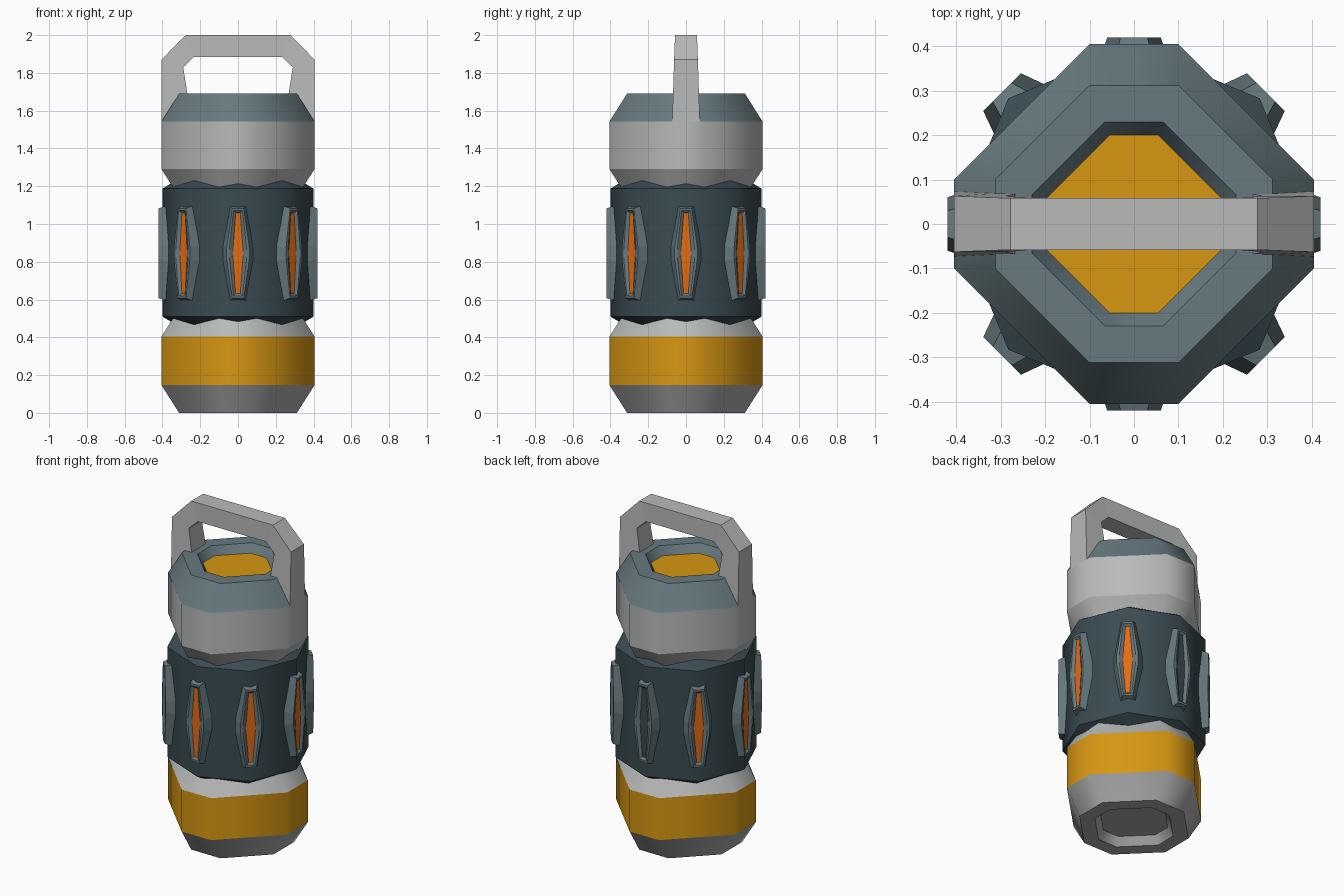
import bpy, bmesh, math
from mathutils import Matrix

if "Cube" in bpy.data.objects:
    bpy.data.objects.remove(bpy.data.objects["Cube"])


def mat(name, col):
    m = bpy.data.materials.new(name)
    m.diffuse_color = (*col, 1)
    m.use_nodes = True
    m.node_tree.nodes["Principled BSDF"].inputs["Base Color"].default_value = m.diffuse_color
    return m


LIGHT = mat("light grey", (0.48, 0.49, 0.485))
MID = mat("base grey", (0.40, 0.40, 0.40))
YELLOW = mat("amber yellow", (0.68, 0.31, 0.006))
SLATE = mat("slate", (0.135, 0.195, 0.215))
DARK = mat("dark slate", (0.042, 0.072, 0.085))
ORANGE = mat("orange light", (0.78, 0.15, 0.006))
UNLIT = mat("unlit lamp", (0.045, 0.065, 0.072))


def loft(name, rings, mats, cap_start=None, cap_end=None, matrix=None):
    """Skin equal-length rings; mats[i] colours band i. Ring edges stay sharp."""
    used = list(dict.fromkeys([m for m in mats + [cap_start, cap_end] if m]))
    bm = bmesh.new()
    vs = [[bm.verts.new(p) for p in r] for r in rings]
    n = len(rings[0])
    for a, b, m in zip(vs, vs[1:], mats):
        for i in range(n):
            f = bm.faces.new((a[i], a[(i + 1) % n], b[(i + 1) % n], b[i]))
            f.material_index, f.smooth = used.index(m), True
    for ring, m in ((vs[0], cap_start), (vs[-1], cap_end)):
        if m:
            bm.faces.new(ring).material_index = used.index(m)
    for ring in vs:
        for i in range(n):
            e = bm.edges.get((ring[i], ring[(i + 1) % n]))
            if e:
                e.smooth = False
    bmesh.ops.recalc_face_normals(bm, faces=bm.faces[:])
    me = bpy.data.meshes.new(name)
    if matrix:
        bm.transform(matrix)
    bm.to_mesh(me)
    bm.free()
    for m in used:
        me.materials.append(m)
    ob = bpy.data.objects.new(name, me)
    bpy.context.collection.objects.link(ob)
    return ob


def oct_ring(a, c, b, d, z):
    """Octagon touching +-a, +-b, with flats of half-width c (on a) and d (on b)."""
    return [(a, -c, z), (a, c, z), (d, b, z), (-d, b, z),
            (-a, c, z), (-a, -c, z), (-d, -b, z), (d, -b, z)]


def sq(r, c, z):
    return oct_ring(r, c, r, c, z)


# Base drum with recessed underside
loft("base_drum",
     [sq(.20, .055, .05), sq(.23, .065, 0), sq(.312, .10, 0), sq(.405, .10, .147),
      sq(.405, .10, .405), sq(.312, .10, .55)],
     [MID, MID, MID, YELLOW, LIGHT], MID, LIGHT)

# Top drum with recessed amber lid
loft("top_drum",
     [sq(.312, .10, 1.145), sq(.405, .10, 1.29), sq(.405, .10, 1.543),
      sq(.312, .10, 1.69), sq(.23, .065, 1.69), sq(.20, .055, 1.64)],
     [LIGHT, LIGHT, SLATE, SLATE, SLATE], LIGHT, YELLOW)


# Middle sleeve, octagon with corners on the axes
def sleeve_ring(r, z):
    return [(r * math.cos(k * math.pi / 4), r * math.sin(k * math.pi / 4), z) for k in range(8)]


loft("middle_sleeve",
     [sleeve_ring(.31, .455), sleeve_ring(.40, .51), sleeve_ring(.40, 1.187), sleeve_ring(.31, 1.242)],
     [DARK] * 3, DARK, DARK)

# Eight lamp housings, the one at the back unlit
for k in range(8):
    rings = [oct_ring(.26, .05, .085, .045, .35), oct_ring(.238, .03, .06, .03, .42)[:],
             oct_ring(.226, .024, .046, .022, .42), oct_ring(.213, .012, .027, .012, .408)]
    # local x -> world z, local z -> outward
    m = (Matrix.Translation((0, 0, .845 if k != 99 else 0))
         @ Matrix.Rotation(k * math.pi / 4, 4, 'Z')
         @ Matrix(((0, 0, 1, 0), (0, 1, 0, 0), (-1, 0, 0, 0), (0, 0, 0, 1))))
    ob = loft("lamp_%d" % (k + 1), rings, [SLATE] * 3, SLATE, UNLIT if k == 2 else ORANGE, m)
    for p in ob.data.polygons:
        p.use_smooth = False

# Carrying handle: sections (outer x, outer z, inner x, inner z, half depth)
half = [(.405, 1.54, .245, 1.54, .073), (.405, 1.87, .29, 1.83, .063), (.278, 2.0, .232, 1.885, .058)]
full = [(1, s) for s in half] + [(-1, s) for s in reversed(half)]
handle = loft("carry_handle",
              [[(g * xo, -h, zo), (g * xo, h, zo), (g * xi, h, zi), (g * xi, -h, zi)]
               for g, (xo, zo, xi, zi, h) in full],
              [LIGHT] * 5, LIGHT, LIGHT)
for p in handle.data.polygons:
    p.use_smooth = False
